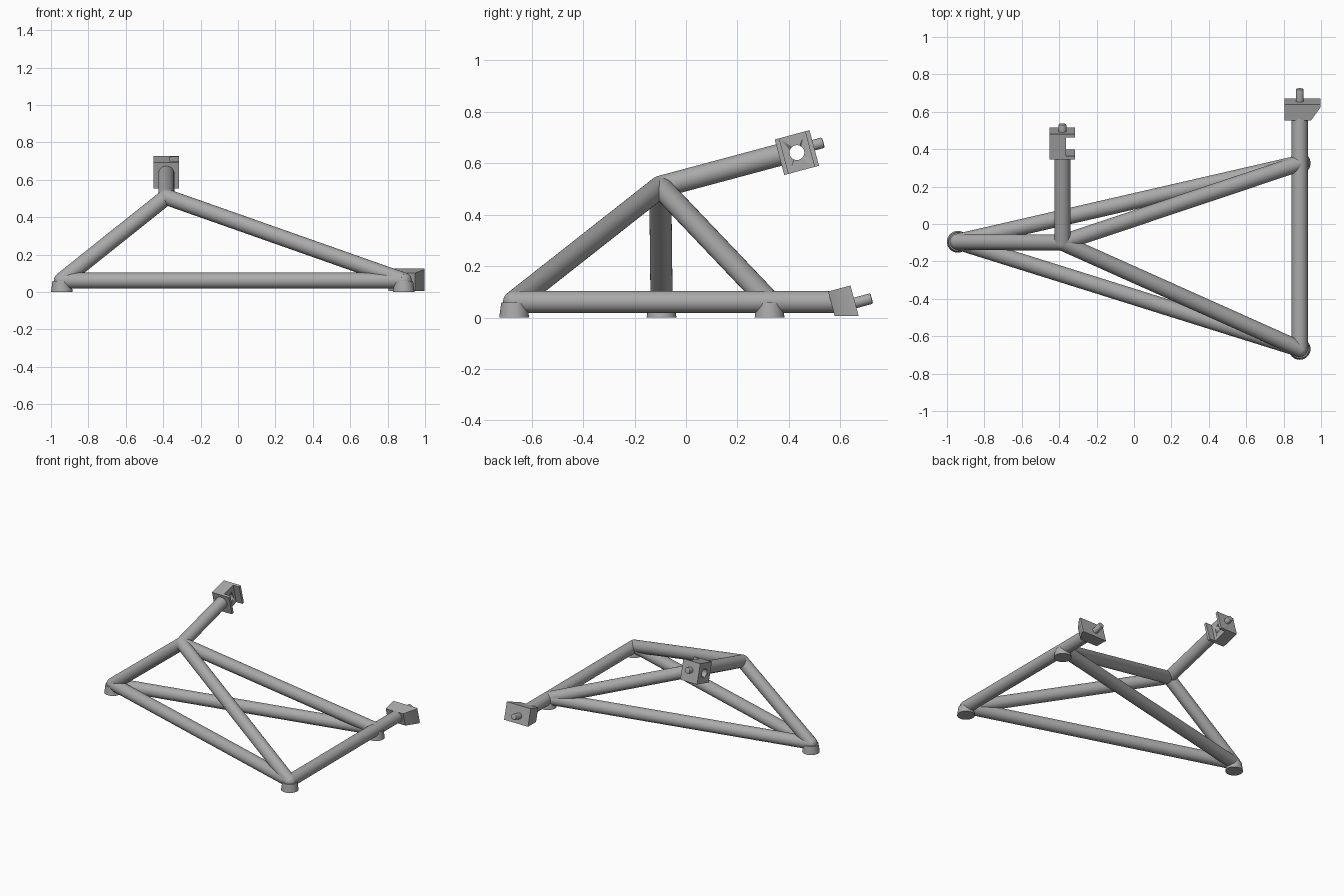
import bpy, bmesh, math
from mathutils import Vector, Matrix

cube = bpy.data.objects.get("Cube")
if cube:
    bpy.data.objects.remove(cube, do_unlink=True)

grey = bpy.data.materials.new("plain grey")
grey.use_nodes = True
grey.diffuse_color = (0.4, 0.4, 0.4, 1)
grey.node_tree.nodes["Principled BSDF"].inputs["Base Color"].default_value = (0.4, 0.4, 0.4, 1)

RADIUS = 0.043
TILT = math.radians(15)


def finish(bm, name, matrix=None):
    """Turn a bmesh into a smooth-by-angle object."""
    if matrix:
        bm.transform(matrix)
    bmesh.ops.recalc_face_normals(bm, faces=bm.faces)
    mesh = bpy.data.meshes.new(name)
    bm.to_mesh(mesh)
    bm.free()
    mesh.materials.append(grey)
    obj = bpy.data.objects.new(name, mesh)
    bpy.context.collection.objects.link(obj)
    bpy.ops.object.select_all(action='DESELECT')
    obj.select_set(True)
    bpy.context.view_layer.objects.active = obj
    bpy.ops.object.shade_smooth_by_angle(angle=math.radians(35))
    return obj


def rod(name, start, end, r1=RADIUS, r2=None, bevel=0):
    start, end = Vector(start), Vector(end)
    axis = end - start
    bm = bmesh.new()
    bmesh.ops.create_cone(bm, cap_ends=True, segments=32, radius1=r1,
                          radius2=r1 if r2 is None else r2, depth=axis.length)
    if bevel:
        rim = [e for e in bm.edges if all(v.co.z > 0 for v in e.verts)]
        bmesh.ops.bevel(bm, geom=rim, offset=bevel, segments=2, affect='EDGES', profile=0.5)
    turn = axis.to_track_quat('Z', 'Y').to_matrix().to_4x4()
    return finish(bm, name, Matrix.Translation((start + end) / 2) @ turn)


def ball(name, centre):
    bm = bmesh.new()
    bmesh.ops.create_uvsphere(bm, u_segments=32, v_segments=16, radius=RADIUS)
    return finish(bm, name, Matrix.Translation(centre))


def prism(profile, height):
    """Extrude an x/y outline to a solid centred on local z."""
    bm = bmesh.new()
    face = bm.faces.new([bm.verts.new((x, y, -height / 2)) for x, y in profile])
    new = bmesh.ops.extrude_face_region(bm, geom=[face])["geom"]
    bmesh.ops.translate(bm, vec=(0, 0, height),
                        verts=[v for v in new if isinstance(v, bmesh.types.BMVert)])
    return bm


# Frame nodes
right = Vector((-0.942, -0.095, 0.061))
front = Vector((0.886, -0.668, 0.061))
back = Vector((0.886, 0.325, 0.061))
apex = Vector((-0.383, -0.1, 0.508))
rail_end = Vector((0.886, 0.6, 0.061))
along = Vector((0, math.cos(TILT), math.sin(TILT)))

# Tubes
for name, a, b in [("right_front_tube", right, front), ("right_back_tube", right, back),
                   ("side_rail", front, rail_end), ("right_strut", right, apex),
                   ("front_strut", front, apex), ("back_strut", back, apex),
                   ("upper_arm", apex, apex + along * 0.49)]:
    rod(name, a, b)

# Rounded joints and feet
for name, p in [("right", right), ("front", front), ("back", back), ("apex", apex)]:
    ball(name + "_joint", p)
    if name != "apex":
        rod(name + "_foot", (p.x, p.y, 0), (p.x, p.y, 0.058), 0.058, 0.05)

# Upper clamp block with an open notch and a cross hole
place = Matrix.Translation((-0.383, 0.431, 0.641)) @ Matrix.Rotation(TILT, 4, 'X')
w, d, n = 0.068, 0.07, 0.052
outline = [(-w, -d), (w, -d), (w, -n), (0.02, -n), (0.02, n), (w, n), (w, d), (-w, d)]
clamp = finish(prism(outline, 0.143), "clamp_block", place)
cutter = rod("hole_cutter", place @ Vector((-0.2, 0, 0)), place @ Vector((0.2, 0, 0)), 0.029)
cutter.hide_render = True
cutter.hide_set(True)
hole = clamp.modifiers.new("cross_hole", 'BOOLEAN')
hole.operation = 'DIFFERENCE'
hole.solver = 'EXACT'
hole.object = cutter
bpy.context.view_layer.objects.active = clamp
bpy.ops.object.modifier_apply(modifier=hole.name)
bpy.data.objects.remove(cutter, do_unlink=True)
rod("clamp_pin", place @ Vector((0, 0.06, 0.011)), place @ Vector((0, 0.11, 0.011)), 0.021, bevel=0.006)

# Lower wedge block, trimmed level with the ground
place = Matrix.Translation((0.886, 0.6125, 0.051)) @ Matrix.Rotation(TILT, 4, 'X')
bm = prism([(-0.081, -0.045), (0.06, -0.045), (0.112, 0.03), (0.112, 0.045), (-0.081, 0.045)], 0.128)
bm.transform(place)
cut = bmesh.ops.bisect_plane(bm, geom=bm.verts[:] + bm.edges[:] + bm.faces[:],
                             plane_co=(0, 0, 0.005), plane_no=(0, 0, 1), clear_inner=True)
bmesh.ops.holes_fill(bm, edges=[e for e in bm.edges if e.is_boundary])
finish(bm, "wedge_block")
rod("wedge_pin", place @ Vector((0, 0.035, -0.006)), place @ Vector((0, 0.112, -0.006)), 0.021, bevel=0.006)
